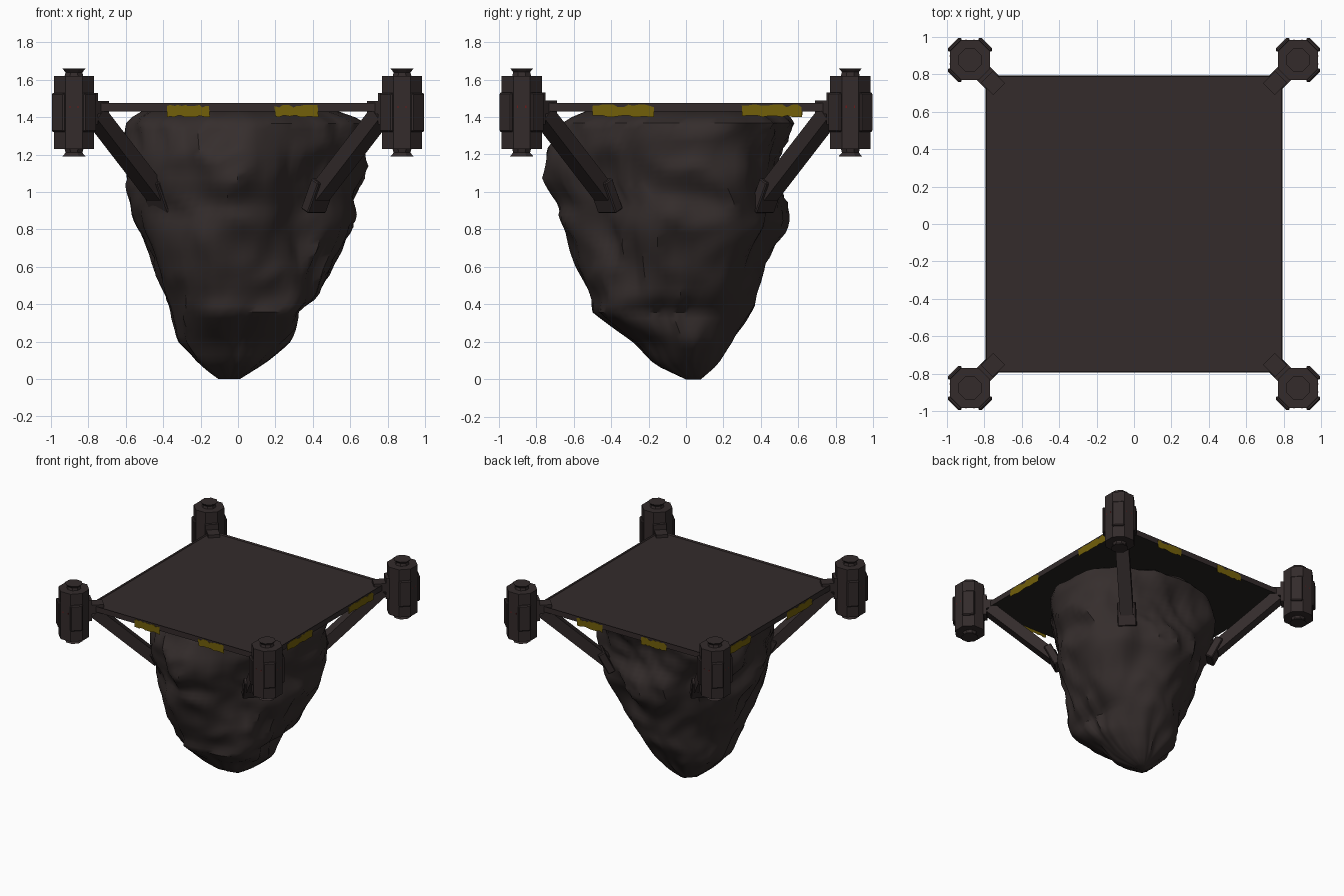
import bpy, bmesh, math, random
from mathutils import Vector, Matrix, noise

if "Cube" in bpy.data.objects:
    bpy.data.objects.remove(bpy.data.objects["Cube"])

random.seed(4)

def material(name, rgb):
    m = bpy.data.materials.new(name)
    m.diffuse_color = (*rgb, 1)
    m.use_nodes = True
    m.node_tree.nodes["Principled BSDF"].inputs["Base Color"].default_value = m.diffuse_color
    return m

METAL = material("dark brown metal", (0.033, 0.024, 0.024))
ROCK = material("dark rock", (0.036, 0.027, 0.026))
UNDER = material("black underside", (0.018, 0.017, 0.015))
YELLOW = material("hazard yellow", (0.17, 0.115, 0.003))
RED = material("signal red", (0.15, 0.010, 0.010))

def finish(bm, name, *mats):
    bmesh.ops.recalc_face_normals(bm, faces=bm.faces)
    me = bpy.data.meshes.new(name)
    bm.to_mesh(me)
    bm.free()
    ob = bpy.data.objects.new(name, me)
    bpy.context.collection.objects.link(ob)
    for m in mats:
        me.materials.append(m)
    return ob

def add_box(bm, centre, size, axes=None, bevel=0.0):
    """Box with its local axes along the three given directions."""
    tmp = bmesh.new()
    bmesh.ops.create_cube(tmp, size=1)
    bmesh.ops.scale(tmp, vec=size, verts=tmp.verts)
    if bevel:
        bmesh.ops.bevel(tmp, geom=tmp.edges[:], offset=bevel, segments=1, affect='EDGES')
    rot = Matrix(axes).transposed() if axes else Matrix.Identity(3)
    mat = Matrix.Translation(centre) @ rot.to_4x4()
    vmap = {v: bm.verts.new(mat @ v.co) for v in tmp.verts}
    for f in tmp.faces:
        bm.faces.new([vmap[v] for v in f.verts])
    tmp.free()

# ---- hanging rock: soft eight-sided rings with hollows, roughened by noise
PROFILE = [  # z, then the reach towards +x, and each 45 degrees onwards
    (0.00, .01, .06, .08, .08, .11, .09, .00, .02),
    (0.08, .14, .17, .17, .17, .22, .26, .17, .17),
    (0.20, .30, .27, .25, .28, .34, .40, .28, .25),
    (0.36, .32, .36, .34, .32, .36, .47, .49, .49),
    (0.44, .43, .40, .36, .35, .38, .51, .49, .51),
    (0.60, .50, .48, .43, .40, .44, .58, .57, .54),
    (0.80, .60, .58, .56, .44, .55, .62, .66, .57),
    (0.93, .68, .59, .56, .49, .57, .64, .67, .57),
    (1.05, .73, .60, .50, .55, .63, .66, .79, .59),
    (1.20, .70, .63, .50, .63, .59, .66, .77, .62),
    (1.38, .65, .66, .59, .64, .56, .65, .69, .63),
    (1.432, .50, .50, .50, .50, .48, .50, .56, .50)]
DIRS = [Vector((math.cos(k * math.pi / 4), math.sin(k * math.pi / 4), 0)) for k in range(8)]

def reach(z):
    for a, b in zip(PROFILE, PROFILE[1:]):
        if z <= b[0] + 1e-6:
            t = (z - a[0]) / (b[0] - a[0])
            return [p + (q - p) * t for p, q in zip(a[1:], b[1:])]

def bump(angle, centre, width):
    d = (math.degrees(angle) - centre + 180) % 360 - 180
    return math.exp(-(d / width) ** 2)

bm = bmesh.new()
RINGS, SIDES = 44, 72
rings = []
for i in range(RINGS + 1):
    z = 1.432 * i / RINGS
    h = reach(z)
    c = Vector(((h[0] - h[4]) / 2, (h[2] - h[6]) / 2, 0))
    h = [max(0.02, r - c.dot(d)) for r, d in zip(h, DIRS)]
    upper = min(1, max(0, (z - 0.35) / 0.4))
    ring = []
    for j in range(SIDES):
        a = 2 * math.pi * j / SIDES
        d = Vector((math.cos(a), math.sin(a), 0))
        r = sum((max(0, d.dot(e)) / s) ** 8 for e, s in zip(DIRS, h)) ** (-1 / 8)
        n = noise.noise(Vector((d.x * 1.7 + 3, d.y * 1.7, z * 3.0)))
        n2 = abs(noise.noise(Vector((d.x * 3 - 5, d.y * 3, z * 3.5))))
        k = 1.03 + 0.10 * n - 0.15 * n2 - upper * 0.12 * bump(a, -58, 20)
        ring.append(bm.verts.new(c + d * r * k + Vector((0, 0, z))))
    rings.append(ring)
for lo, hi in zip(rings, rings[1:]):
    for j in range(SIDES):
        k = (j + 1) % SIDES
        bm.faces.new((lo[j], lo[k], hi[k], hi[j]))
bm.faces.new(rings[0])
bm.faces.new(rings[-1])
rock = finish(bm, "hanging_rock", ROCK)
bpy.context.view_layer.objects.active = rock
rock.select_set(True)
bpy.ops.object.shade_smooth_by_angle(angle=math.radians(45))

# ---- square deck with a thin raised rim and a black underside
bm = bmesh.new()
add_box(bm, (0, 0, 1.4525), (1.59, 1.59, 0.045))
bm.normal_update()
top = [f for f in bm.faces if f.normal.z > 0.9]
bmesh.ops.inset_region(bm, faces=top, thickness=0.008)
bmesh.ops.translate(bm, vec=(0, 0, -0.012), verts=top[0].verts)
bm.normal_update()
for f in bm.faces:
    f.material_index = 1 if f.normal.z < -0.9 else 0
finish(bm, "deck", METAL, UNDER)

# ---- worn hazard patches on the four deck edges
def hazard_patch(name, start, end, place):
    n = 12
    xs = [start + (end - start) * i / n for i in range(n + 1)]
    low = [(x, 1.40 + random.choice((0, 0, 0.004, 0.008))) for x in xs]
    high = [(x + random.uniform(-0.006, 0.006), 1.466 - random.choice((0, 0, 0.006, 0.014))) for x in xs]
    bm = bmesh.new()
    lo = [bm.verts.new(place(*p)) for p in low]
    hi = [bm.verts.new(place(*p)) for p in high]
    for i in range(n):
        bm.faces.new((lo[i], lo[i + 1], hi[i + 1], hi[i]))
    ob = finish(bm, name, YELLOW)
    mod = ob.modifiers.new("thickness", 'SOLIDIFY')
    mod.thickness = 0.002
    mod.offset = 0

for s in (-1, 1):
    for a, b in ((-0.38, -0.15), (0.20, 0.43)):
        hazard_patch("hazard_patch_front_back", a, b, lambda t, z: (t, s * 0.7965, z))
    for a, b in ((-0.50, -0.17), (0.30, 0.62)):
        hazard_patch("hazard_patch_side", a, b, lambda t, z: (s * 0.7965, t, z))

# ---- corner thrusters, arms and struts
UP = Vector((0, 0, 1))
THRUSTER = [(0.062, 1.19), (0.045, 1.21), (0.050, 1.23), (0.108, 1.23),
            (0.108, 1.62), (0.050, 1.62), (0.045, 1.64), (0.062, 1.66)]  # apothem, z
for sx in (-1, 1):
    for sy in (-1, 1):
        out = Vector((sx, sy, 0)).normalized()
        tan = UP.cross(out)
        hub = Vector((sx * 0.877, sy * 0.877, 0))

        # eight-sided body with flared nozzles at both ends
        bm = bmesh.new()
        loops = []
        for r, z in THRUSTER:
            r /= math.cos(math.pi / 8)
            loops.append([bm.verts.new(hub + Vector((r * math.cos(math.pi * (j + .5) / 4),
                                                     r * math.sin(math.pi * (j + .5) / 4), z)))
                          for j in range(8)])
        for lo, hi in zip(loops, loops[1:]):
            for j in range(8):
                bm.faces.new((lo[j], lo[(j + 1) % 8], hi[(j + 1) % 8], hi[j]))
        bm.faces.new(loops[0])
        bm.faces.new(loops[-1])
        finish(bm, "thruster", METAL)

        # armour plates on the three free sides
        bm = bmesh.new()
        for d in (out, tan, -tan):
            add_box(bm, hub + d * 0.115 + UP * 1.425, (0.024, 0.095, 0.21),
                    (d, UP.cross(d), UP), 0.008)
        finish(bm, "thruster_plates", METAL)

        # tiny red signal lights
        bm = bmesh.new()
        for d in (Vector((sx, 0, 0)), Vector((0, sy, 0))):
            for k in (-0.022, 0.022):
                add_box(bm, hub + d * 0.107 + UP.cross(d) * k + UP * 1.455, (0.004, 0.006, 0.012),
                        (d, UP.cross(d), UP))
        finish(bm, "signal_lights", RED)

        # mounting plate and horizontal arm to the deck corner
        bm = bmesh.new()
        add_box(bm, hub - out * 0.115 + UP * 1.445, (0.03, 0.10, 0.17), (out, tan, UP))
        add_box(bm, out * 1.09 + UP * 1.452, (0.14, 0.09, 0.07), (out, tan, UP))
        finish(bm, "corner_arm", METAL)

        # sloping strut with its foot against the rock
        a, b = out * 1.085 + UP * 1.42, out * 0.61 + UP * 0.985
        along = (a - b).normalized()
        side = along.cross(tan)
        bm = bmesh.new()
        add_box(bm, (a + b) / 2, ((a - b).length, 0.10, 0.085), (along, tan, side))
        finish(bm, "strut", METAL)
        bm = bmesh.new()
        tilt = (out * 0.5 + UP).normalized()
        add_box(bm, b - UP * 0.005, (0.06, 0.14, 0.18), (tan.cross(tilt), tan, tilt), 0.006)
        finish(bm, "strut_foot", METAL)
